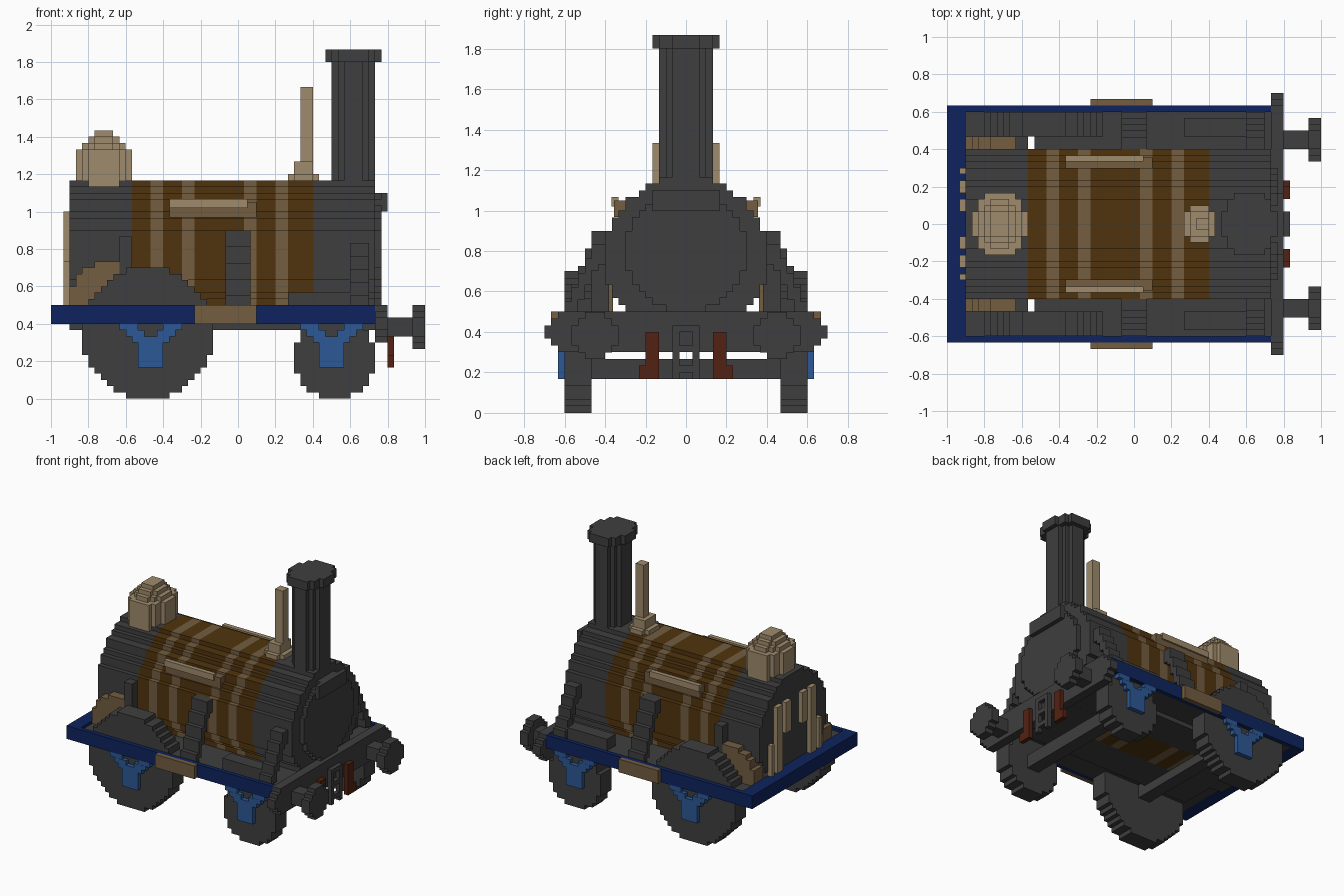
import bpy, bmesh, math

if "Cube" in bpy.data.objects:
    bpy.data.objects.remove(bpy.data.objects["Cube"])

U = 1 / 30  # size of one block


def material(name, rgb):
    lin = [((c / 255 + 0.055) / 1.055) ** 2.4 if c > 10 else c / 255 / 12.92 for c in rgb]
    m = bpy.data.materials.new(name)
    m.use_nodes = True
    m.diffuse_color = (*lin, 1)
    m.node_tree.nodes["Principled BSDF"].inputs["Base Color"].default_value = (*lin, 1)
    return m


IRON = material("dark iron", (62, 62, 62))
NAVY = material("navy blue", (14, 36, 94))
BLUE = material("bright blue", (44, 88, 150))
WOOD = material("dark wood", (80, 52, 14))
TAN = material("tan brass", (115, 93, 64))
PALE = material("pale brass", (159, 139, 108))
RED = material("rust red", (84, 34, 18))


def finish(name, bm, mat):
    bmesh.ops.recalc_face_normals(bm, faces=bm.faces)
    me = bpy.data.meshes.new(name)
    bm.to_mesh(me)
    bm.free()
    me.materials.append(mat)
    ob = bpy.data.objects.new(name, me)
    bpy.context.collection.objects.link(ob)
    return ob


def prism(name, mat, axis, outline, a, b):
    """Extrude a 2D outline along an axis from a to b."""
    place = {"x": lambda u, v, w: (w, u, v),
             "y": lambda u, v, w: (u, w, v),
             "z": lambda u, v, w: (u, v, w)}[axis]
    bm = bmesh.new()
    lo = [bm.verts.new(place(u, v, a)) for u, v in outline]
    hi = [bm.verts.new(place(u, v, b)) for u, v in outline]
    bm.faces.new(lo)
    bm.faces.new(hi)
    n = len(lo)
    for i in range(n):
        bm.faces.new((lo[i], lo[(i + 1) % n], hi[(i + 1) % n], hi[i]))
    return finish(name, bm, mat)


def box(name, mat, x, y, z):
    return prism(name, mat, "z", [(x[0], y[0]), (x[1], y[0]), (x[1], y[1]), (x[0], y[1])], *z)


def both(name, mat, x, y, z):
    """A box on each side of the engine."""
    box(name + "_right", mat, x, (-y[1], -y[0]), z)
    box(name + "_left", mat, x, y, z)


def disc(name, mat, axis, cu, cv, nu, nv, a, b):
    """Stepped disc, nu by nv blocks across, centred at (cu, cv)."""
    right, left = [], []
    for j in range(nv):
        t = (j + 0.5 - nv / 2) / (nv / 2)
        r = nu / 2 * math.sqrt(1 - t * t)
        cells = sum(abs(i + 0.5 - nu / 2) <= r + 0.1 for i in range(nu))
        w = max(cells, 1) * U / 2
        for k in (j, j + 1):
            v = cv + (k - nv / 2) * U
            right.append((cu + w, v))
            left.append((cu - w, v))
    pts = []
    for p in right + left[::-1]:
        if not pts or math.dist(p, pts[-1]) > 1e-6:
            pts.append(p)
    return prism(name, mat, axis, pts, a, b)


# Boiler: flush segments along the length
cuts = [-0.9, -0.567, -0.467, -0.4, -0.3, -0.233, 0.033, 0.1, 0.2, 0.267, 0.4, 0.733]
mats = [IRON, WOOD, TAN, WOOD, TAN, WOOD, TAN, WOOD, TAN, WOOD, IRON]
names = ["firebox"] + ["lagging", "boiler_band"] * 4 + ["lagging", "smokebox"]
for i, m in enumerate(mats):
    disc(names[i], m, "x", 0, 23 * U, 24, 24, cuts[i], cuts[i + 1])
disc("smokebox_door", IRON, "x", 0, 0.8, 18, 18, 0.733, 0.767)
box("door_hood", IRON, (0.767, 0.8), (-0.167, 0.167), (1.0, 1.1))

# Raised panel trim on the boiler flanks
both("panel_trim", TAN, (-0.367, 0.1), (0.28, 0.355), (0.967, 1.05))
both("panel_rail", PALE, (-0.367, 0.05), (0.333, 0.367), (1.02, 1.067))

# Chimney
disc("chimney", IRON, "z", 0.617, 0, 7, 8, 1.1, 1.8)
disc("chimney_cap", IRON, "z", 0.617, 0, 9, 10, 1.8, 1.867)

# Steam dome, stacked stepped discs
for nx, ny, z0, z1 in [(9, 10, 1.133, 1.333), (7, 8, 1.333, 1.367), (5, 6, 1.367, 1.4), (3, 4, 1.4, 1.433)]:
    disc("steam_dome", PALE, "z", -0.717, 0, nx, ny, z0, z1)

# Whistle
disc("whistle_base", PALE, "z", 0.35, 0, 5, 6, 1.14, 1.2)
box("whistle_collar", PALE, (0.3, 0.4), (-0.067, 0.067), (1.2, 1.267))
box("whistle_post", PALE, (0.333, 0.4), (-0.033, 0.033), (1.267, 1.667))

# Frame and deck
both("side_frame", NAVY, (-0.9, 0.733), (0.6, 0.633), (0.4, 0.5))
box("rear_frame", NAVY, (-1, -0.9), (-0.633, 0.633), (0.4, 0.5))
box("deck_middle", IRON, (-0.9, 0.733), (-0.4, 0.4), (0.4, 0.48))
box("underfloor", IRON, (-0.8, 0.733), (-0.4, 0.4), (0.367, 0.4))
both("deck_edge", IRON, (-0.9, 0.733), (0.467, 0.6), (0.4, 0.48))
both("deck_rear_strip", IRON, (-0.9, -0.567), (0.4, 0.467), (0.4, 0.48))
both("deck_front_strip", IRON, (-0.533, 0.733), (0.4, 0.467), (0.4, 0.48))
both("side_plate", TAN, (-0.233, 0.1), (0.633, 0.667), (0.4, 0.5))

# Wheels, axles and blue horn guides
for name, cx, n, gx in [("rear", -0.483, 21, -0.467), ("front", 0.517, 13, 0.5)]:
    r = n * U / 2
    for side, s in (("left", 1), ("right", -1)):
        disc(f"{name}_wheel_{side}", IRON, "y", cx, r, n, n, *sorted((s * 0.467, s * 0.6)))
    box(name + "_axle", IRON, (cx - 0.05, cx + 0.05), (-0.47, 0.47), (r - 0.05, r + 0.05))
    both(name + "_guide", BLUE, (gx - 0.067, gx + 0.067), (0.6, 0.633), (0.167, 0.3))
    both(name + "_guide_yoke", BLUE, (gx - 0.1, gx + 0.1), (0.6, 0.633), (0.3, 0.333))
    for s in (-1, 1):
        for inner, outer, z in [(0.033, 0.133, 0.333), (0.067, 0.167, 0.367)]:
            xs = sorted((gx + s * inner, gx + s * outer))
            both(name + "_guide_arm", BLUE, xs, (0.6, 0.633), (z, z + U))

# Deck fittings
both("deck_box", IRON, (0.267, 0.633), (0.467, 0.567), (0.48, 0.567))
both("post", IRON, (-0.633, -0.567), (0.38, 0.467), (0.48, 0.867))
for name, x, top, count in [("middle_step", (-0.067, 0.067), 0.9, 5), ("front_step", (0.6, 0.7), 0.833, 5)]:
    drop = (top - 0.55) / (count - 1)
    for i in range(count):
        y, z = 0.433 + i * U, top - i * drop
        both(name, IRON, x, (y, y + U), (max(0.48, z - 0.13), z))
    both(name + "_bracket", IRON, x, (0.36, 0.434), (top - 0.1, top))

# Stepped brass corner boxes beside the firebox
for x0, x1, z in [(-0.9, -0.867, 0.6), (-0.867, -0.833, 0.667), (-0.833, -0.767, 0.7), (-0.767, -0.633, 0.733)]:
    both("corner_box", TAN, (x0, x1), (0.36, 0.467), (0.48, z))

# Fittings on the rear of the firebox
for y0, y1, z0, z1 in [(0.267, 0.3, 0.5, 0.733), (0.167, 0.233, 0.5, 1.0), (0.067, 0.133, 0.767, 1.0)]:
    both("rear_strip", PALE, (-0.933, -0.9), (y0, y1), (z0, z1))

# Buffer beam with stepped ends, and buffers
for w, z0, z1 in [(0.633, 0.3, 0.333), (0.667, 0.333, 0.367), (0.7, 0.367, 0.433),
                  (0.667, 0.433, 0.467), (0.633, 0.467, 0.5)]:
    box("buffer_beam", IRON, (0.733, 0.8), (-w, w), (z0, z1))
both("buffer_stem", IRON, (0.8, 0.933), (0.4, 0.5), (0.333, 0.433))
for s in (-1, 1):
    disc("buffer_head", IRON, "x", s * 0.45, 0.383, 7, 7, 0.933, 1.0)

# Coupling chain and red hooks
both("chain_side", IRON, (0.8, 0.833), (0.033, 0.067), (0.167, 0.433))
for z in (0.2, 0.3, 0.4):
    box("chain_rung", IRON, (0.8, 0.833), (-0.033, 0.033), (z, z + U))
both("red_hook", RED, (0.8, 0.833), (0.133, 0.2), (0.167, 0.4))
both("red_hook_foot", RED, (0.8, 0.833), (0.2, 0.233), (0.167, 0.233))
